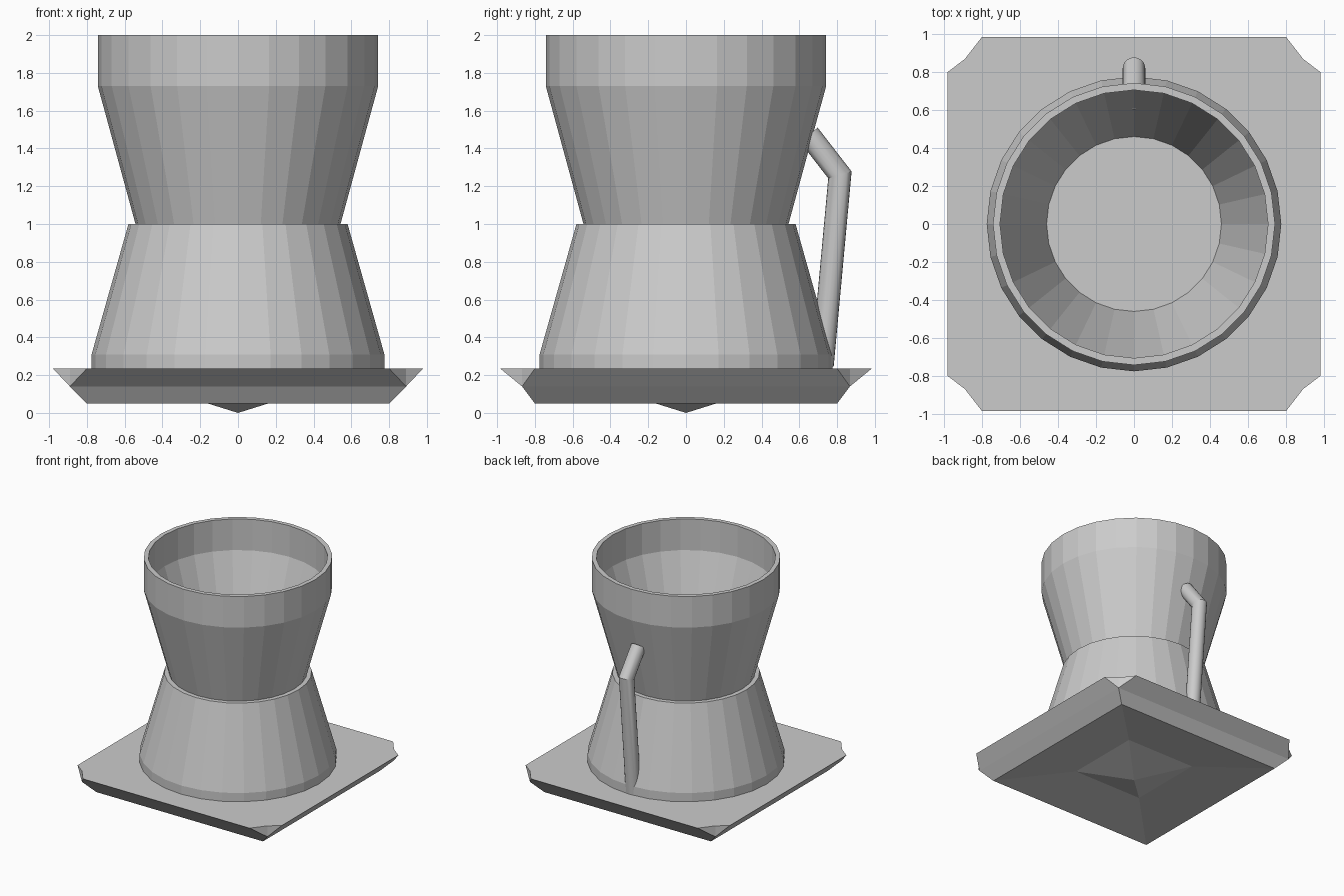
import bpy, bmesh, math
from mathutils import Vector

cube = bpy.data.objects.get("Cube")
if cube:
    bpy.data.objects.remove(cube)

SIDES = 28

grey = bpy.data.materials.new("light_grey")
grey.use_nodes = True
COLOR = (0.6, 0.6, 0.6, 1)
grey.diffuse_color = COLOR
grey.node_tree.nodes["Principled BSDF"].inputs["Base Color"].default_value = COLOR


def finish(bm, name):
    """Turn a bmesh into a named object with the shared material."""
    bmesh.ops.recalc_face_normals(bm, faces=bm.faces)
    mesh = bpy.data.meshes.new(name)
    bm.to_mesh(mesh)
    bm.free()
    mesh.materials.append(grey)
    obj = bpy.data.objects.new(name, mesh)
    bpy.context.scene.collection.objects.link(obj)
    return obj


def bridge(bm, lower, upper):
    n = len(lower)
    for i in range(n):
        j = (i + 1) % n
        bm.faces.new((lower[i], lower[j], upper[j], upper[i]))


def lathe(name, profile):
    """Revolve a (radius, height) profile and cap both ends."""
    bm = bmesh.new()
    rings = []
    for r, z in profile:
        ring = []
        for i in range(SIDES):
            a = math.tau * i / SIDES
            ring.append(bm.verts.new((r * math.sin(a), r * math.cos(a), z)))
        rings.append(ring)
    for a, b in zip(rings, rings[1:]):
        bridge(bm, a, b)
    bm.faces.new(rings[0])
    bm.faces.new(rings[-1])
    return finish(bm, name)


# Flared foot and the bowl standing in it
lathe("lower_body", [(0.775, 0.22), (0.775, 0.31), (0.58, 1.0)])
lathe("upper_bowl", [(0.54, 0.99), (0.742, 1.73), (0.742, 2.0),
                     (0.705, 2.0), (0.705, 1.73), (0.46, 1.0)])

# Square base plate with notched corners and a pointed underside
bm = bmesh.new()
CORNERS = [(-1, -1), (1, -1), (1, 1), (-1, 1)]


def square(x, y, z):
    return [bm.verts.new((sx * x, sy * y, z)) for sx, sy in CORNERS]


recess = square(0.33, 0.33, 0.103)
bottom = square(0.8, 0.8, 0.05)
middle = square(0.89, 0.868, 0.14)
notch = square(0.89, 0.868, 0.235)
ends_x = square(0.98, 0.8, 0.235)
ends_y = square(0.8, 0.984, 0.235)
apex = bm.verts.new((0, 0, 0))
bridge(bm, recess, bottom)
bridge(bm, bottom, middle)
top = []
for i in range(4):
    j = (i + 1) % 4
    bm.faces.new((apex, recess[i], recess[j]))
    rim = ends_y if i % 2 == 0 else ends_x
    bm.faces.new((middle[i], middle[j], rim[j], rim[i]))
    for end in (ends_x, ends_y):
        bm.faces.new((middle[i], notch[i], end[i]))
    first, last = (ends_x, ends_y) if i % 2 == 0 else (ends_y, ends_x)
    top += [first[i], notch[i], last[i]]
bm.faces.new(top)
finish(bm, "base_plate")

# Bent round handle at the back, mitred at the elbow
bm = bmesh.new()
path = [Vector(p) for p in ((0, 0.722, 0.25), (0, 0.815, 1.26), (0, 0.65, 1.473))]
dirs = [(b - a).normalized() for a, b in zip(path, path[1:])]
planes = [dirs[0], (dirs[0] + dirs[1]).normalized(), dirs[1]]
RADIUS, ROUND = 0.06, 20
side = Vector((1, 0, 0))
rings = []
for point, normal in zip(path, planes):
    across = side.cross(normal)
    stretch = 1 / normal.dot(dirs[1] if normal != dirs[0] else dirs[0])
    rings.append([bm.verts.new(point + RADIUS * (side * math.cos(t) + across * stretch * math.sin(t)))
                  for t in (math.tau * k / ROUND for k in range(ROUND))])
for a, b in zip(rings, rings[1:]):
    bridge(bm, a, b)
bm.faces.new(rings[0])
bm.faces.new(rings[-1])
handle = finish(bm, "handle")
bpy.ops.object.select_all(action='DESELECT')
handle.select_set(True)
bpy.context.view_layer.objects.active = handle
bpy.ops.object.shade_smooth_by_angle(angle=math.radians(25))
